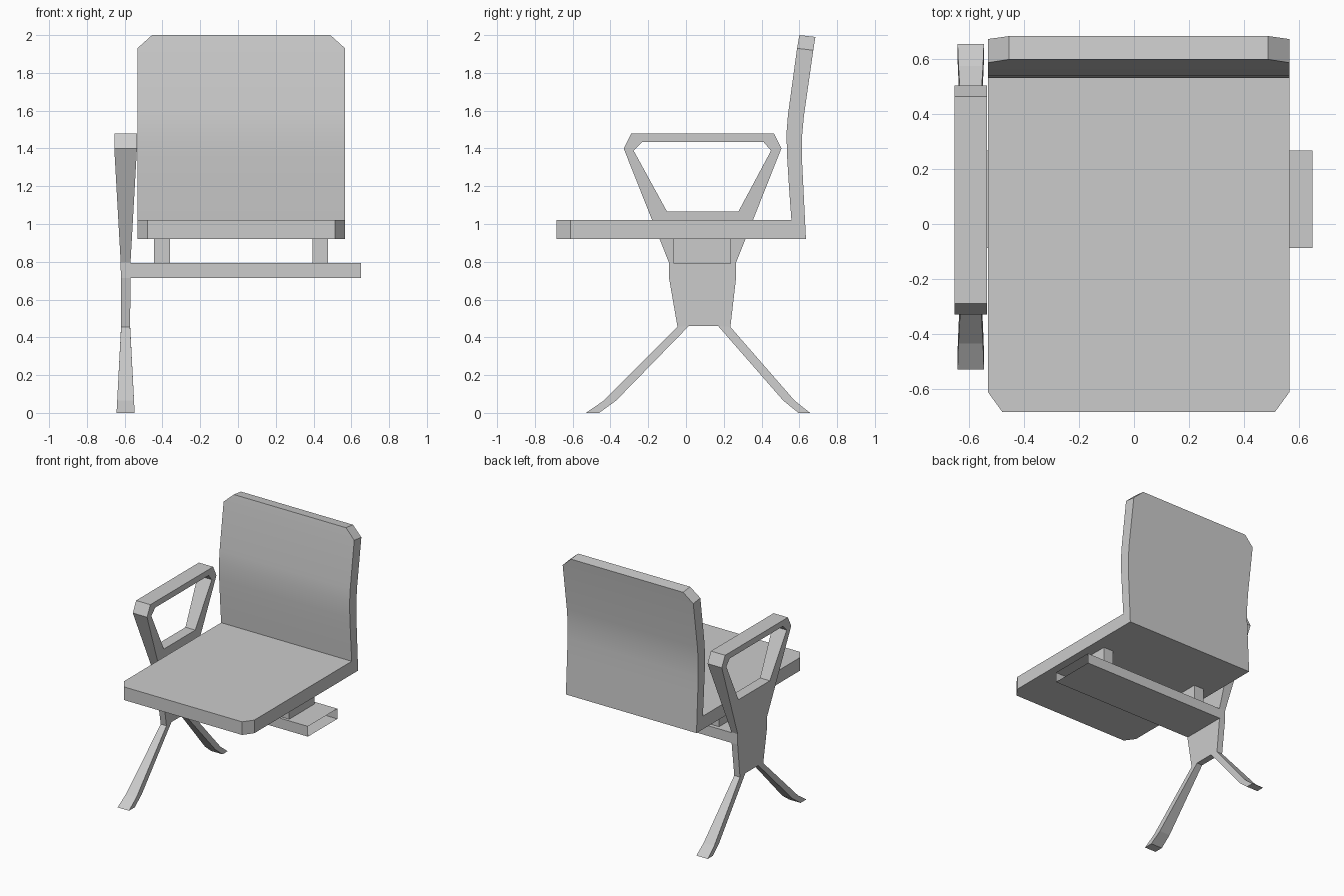
import bpy, bmesh

if "Cube" in bpy.data.objects:
    bpy.data.objects.remove(bpy.data.objects["Cube"])


def finish(name, bm, smooth=False):
    bmesh.ops.recalc_face_normals(bm, faces=bm.faces)
    me = bpy.data.meshes.new(name)
    bm.to_mesh(me)
    bm.free()
    ob = bpy.data.objects.new(name, me)
    bpy.context.collection.objects.link(ob)
    if smooth:
        bpy.context.view_layer.objects.active = ob
        ob.select_set(True)
        bpy.ops.object.shade_smooth_by_angle(angle=0.5)
        ob.select_set(False)
    return ob


def box(name, x, y, z, open_ends=False):
    bm = bmesh.new()
    bmesh.ops.create_cube(bm, size=1)
    for v in bm.verts:
        v.co = [r[0] if c < 0 else r[1] for c, r in zip(v.co, (x, y, z))]
    if open_ends:
        bm.normal_update()
        ends = [f for f in bm.faces if abs(f.normal.x) > 0.9]
        bmesh.ops.delete(bm, geom=ends, context='FACES_ONLY')
    return finish(name, bm)


# Seat shell: stations of (underside y z, upper side y z, corner inset)
stations = [
    (-0.685, 0.92, -0.685, 1.02, 0.053),
    (-0.612, 0.92, -0.612, 1.02, 0),
    (0.635, 0.92, 0.558, 1.02, 0),
    (0.622, 1.18, 0.545, 1.20, 0),
    (0.614, 1.34, 0.535, 1.36, 0),
    (0.614, 1.46, 0.532, 1.48, 0),
    (0.624, 1.57, 0.540, 1.58, 0),
    (0.674, 1.92, 0.588, 1.93, 0),
    (0.685, 1.99, 0.600, 2.00, 0.078),
]
bm = bmesh.new()
rings = []
for oy, oz, iy, iz, d in stations:
    a, b = -0.533 + d, 0.567 - d
    rings.append([bm.verts.new(p) for p in
                  ((a, oy, oz), (b, oy, oz), (b, iy, iz), (a, iy, iz))])
for r, s in zip(rings, rings[1:]):
    for i in range(4):
        j = (i + 1) % 4
        bm.faces.new((r[i], r[j], s[j], s[i]))
bm.faces.new(rings[0])
bm.faces.new(rings[-1])
finish("seat_shell", bm, smooth=True)

# Side frame: flat polygons in the y-z plane, thickness varying with height
WIDTHS = [(0, 0.048), (0.455, 0.024), (0.8, 0.026), (1.4, 0.06), (1.5, 0.06)]


def half_width(z):
    for (z0, w0), (z1, w1) in zip(WIDTHS, WIDTHS[1:]):
        if z <= z1:
            return w0 + (w1 - w0) * (z - z0) / (z1 - z0)


arm_out = [(-0.09, 0.795), (-0.33, 1.4), (-0.29, 1.48),
           (0.465, 1.48), (0.505, 1.4), (0.265, 0.795)]
arm_in = [(-0.10, 1.065), (-0.277, 1.388), (-0.232, 1.435),
          (0.41, 1.435), (0.45, 1.388), (0.277, 1.065)]
hip_l, hip_r = (-0.09, 0.715), (0.265, 0.715)
front_leg = [((-0.045, 0.455), (0.015, 0.46)), ((-0.435, 0.065), (-0.37, 0.065)),
             ((-0.53, 0), (-0.46, 0))]
rear_leg = [((0.235, 0.455), (0.17, 0.46)), ((0.575, 0.065), (0.515, 0.065)),
            ((0.657, 0), (0.595, 0))]
polys = [[arm_out[i], arm_out[(i + 1) % 6], arm_in[(i + 1) % 6], arm_in[i]]
         for i in range(6)]
polys.append([arm_out[0], arm_out[5], hip_r, hip_l])
polys.append([hip_l, hip_r, *rear_leg[0], *reversed(front_leg[0])])
for leg in (front_leg, rear_leg):
    for (a, b), (c, d) in zip(leg, leg[1:]):
        polys.append([a, b, d, c])

bm = bmesh.new()
cache = {}


def vert(p, side):
    if (p, side) not in cache:
        cache[p, side] = bm.verts.new((-0.595 + side * half_width(p[1]), *p))
    return cache[p, side]


edges = {}
for poly in polys:
    for side in (-1, 1):
        bm.faces.new([vert(p, side) for p in poly])
    for e in zip(poly, poly[1:] + poly[:1]):
        edges.setdefault(frozenset(e), []).append(e)
for uses in edges.values():
    if len(uses) == 1:
        p, q = uses[0]
        bm.faces.new((vert(p, -1), vert(q, -1), vert(q, 1), vert(p, 1)))
finish("side_frame_with_armrest", bm)

# Hollow cross beam and the two seat brackets
box("cross_beam", (-0.571, 0.65), (-0.087, 0.267), (0.715, 0.793), open_ends=True)
for name, x in (("left", (-0.445, -0.36)), ("right", (0.395, 0.477))):
    box(name + "_seat_bracket", x, (-0.065, 0.237), (0.79, 0.921))
